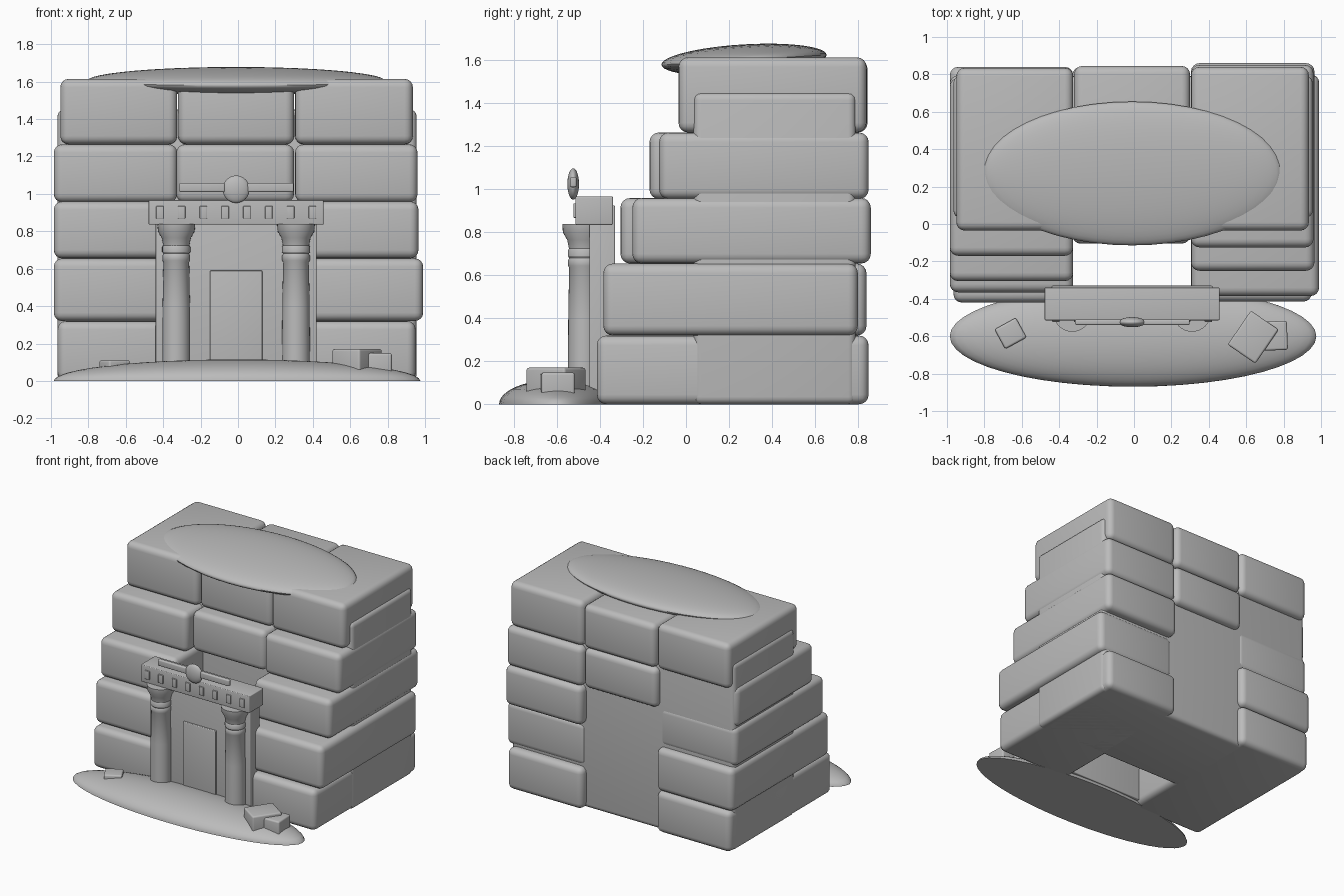
import bpy
import bmesh
import math
from mathutils import Matrix

cube = bpy.data.objects.get("Cube")
if cube:
    bpy.data.objects.remove(cube, do_unlink=True)

stone = bpy.data.materials.new("grey_stone")
stone.use_nodes = True
GREY = (0.5, 0.5, 0.5, 1)
stone.diffuse_color = GREY
stone.node_tree.nodes["Principled BSDF"].inputs["Base Color"].default_value = GREY


def finish(name, bm, angle=40):
    """Turn a bmesh into a smooth-shaded stone object."""
    bmesh.ops.recalc_face_normals(bm, faces=bm.faces)
    mesh = bpy.data.meshes.new(name)
    bm.to_mesh(mesh)
    bm.free()
    mesh.materials.append(stone)
    obj = bpy.data.objects.new(name, mesh)
    bpy.context.collection.objects.link(obj)
    bpy.ops.object.select_all(action="DESELECT")
    obj.select_set(True)
    bpy.context.view_layer.objects.active = obj
    bpy.ops.object.shade_smooth_by_angle(angle=math.radians(angle))
    return obj


def box(name, x, y, z, bevel=0.0, turn=0.0):
    """Box from (low, high) ranges, with rounded edges and a turn about z."""
    bm = bmesh.new()
    bmesh.ops.create_cube(bm, size=1)
    bmesh.ops.scale(bm, verts=bm.verts, vec=[b - a for a, b in (x, y, z)])
    if bevel:
        bmesh.ops.bevel(bm, geom=bm.edges[:], offset=bevel, segments=4,
                        profile=0.5, affect="EDGES")
    bmesh.ops.rotate(bm, verts=bm.verts, matrix=Matrix.Rotation(turn, 3, "Z"))
    bmesh.ops.translate(bm, verts=bm.verts, vec=[(a + b) / 2 for a, b in (x, y, z)])
    return finish(name, bm)


def ellipsoid(name, centre, radii, tilt=0.0, half=False):
    """Flattened sphere; half keeps only a flat-bottomed dome."""
    bm = bmesh.new()
    bmesh.ops.create_uvsphere(bm, u_segments=48, v_segments=24, radius=1)
    if half:
        cut = bmesh.ops.bisect_plane(bm, geom=bm.verts[:] + bm.edges[:] + bm.faces[:],
                                     plane_co=(0, 0, 0), plane_no=(0, 0, 1),
                                     clear_inner=True)
        rim = [e for e in cut["geom_cut"] if isinstance(e, bmesh.types.BMEdge)]
        bmesh.ops.contextual_create(bm, geom=rim)
    bmesh.ops.scale(bm, verts=bm.verts, vec=radii)
    bmesh.ops.rotate(bm, verts=bm.verts, matrix=Matrix.Rotation(tilt, 3, "X"))
    bmesh.ops.translate(bm, verts=bm.verts, vec=centre)
    return finish(name, bm)


def lathe(name, profile, x, y):
    """Closed column from (radius, z) pairs."""
    bm = bmesh.new()
    n = 32
    rings = [[bm.verts.new((x + r * math.cos(math.tau * i / n),
                            y + r * math.sin(math.tau * i / n), z)) for i in range(n)]
             for r, z in profile]
    for low, high in zip(rings, rings[1:]):
        for i in range(n):
            j = (i + 1) % n
            bm.faces.new((low[i], low[j], high[j], high[i]))
    bm.faces.new(rings[0])
    bm.faces.new(rings[-1])
    return finish(name, bm, 30)


# Solid cliff core
box("cliff_core", (-0.965, 0.955), (0.035, 0.79), (0, 1.45), 0.035)

# Stepped side blocks: z range, then outer x, front y, back y of each side
rows = [
    ((0.0, 0.32), (-0.965, -0.42, 0.84), (0.95, -0.415, 0.85)),
    ((0.32, 0.655), (-0.985, -0.365, 0.84), (0.99, -0.385, 0.80)),
    ((0.655, 0.96), (-0.985, -0.305, 0.795), (0.965, -0.25, 0.86)),
    ((0.955, 1.265), (-0.985, -0.17, 0.78), (0.96, -0.125, 0.85)),
    ((1.265, 1.615), (-0.95, -0.035, 0.835), (0.935, -0.035, 0.84)),
]
for n, (z, right, left) in enumerate(rows, 1):
    box(f"right_block_{n}", (right[0], -0.325), right[1:], z, 0.045)
    box(f"left_block_{n}", (0.305, left[0]), left[1:], z, 0.045)

# Blocks bridging the middle
box("middle_block_lower", (-0.33, 0.30), (-0.105, 0.84), (0.955, 1.265), 0.045)
box("middle_block_upper", (-0.32, 0.30), (-0.025, 0.845), (1.265, 1.605), 0.045)

# Mounds on the summit and at the foot
ellipsoid("summit_mound", (-0.01, 0.27, 1.603), (0.80, 0.385, 0.072), tilt=0.06)
ellipsoid("ground_mound", (-0.005, -0.60, 0), (0.98, 0.27, 0.115), half=True)

# Entrance wall and door
box("entrance_wall", (-0.44, 0.42), (-0.45, -0.33), (0.03, 0.925), 0.006)
box("door", (-0.15, 0.13), (-0.465, -0.44), (0.05, 0.59), 0.006)

# Columns with ringed necks and flared capitals
column = [(0.075, 0.03), (0.073, 0.4), (0.069, 0.635), (0.074, 0.645), (0.074, 0.67),
          (0.069, 0.68), (0.075, 0.69), (0.075, 0.715), (0.070, 0.725),
          (0.078, 0.765), (0.098, 0.80), (0.101, 0.84)]
for name, x in (("right_column", -0.33), ("left_column", 0.31)):
    lathe(name, column, x, -0.475)

# Lintel with a row of small studs
box("lintel", (-0.478, 0.457), (-0.515, -0.34), (0.835, 0.967), 0.006)
for i in range(8):
    x = -0.418 + i * 0.1165
    box(f"lintel_stud_{i + 1}", (x - 0.02, x + 0.02), (-0.524, -0.51),
        (0.868, 0.935), 0.004)

# Disc ornament with a bar on each side
ellipsoid("disc_ornament", (-0.01, -0.525, 1.025), (0.072, 0.027, 0.073))
box("right_bar", (-0.315, -0.07), (-0.54, -0.51), (1.01, 1.058), 0.008)
box("left_bar", (0.05, 0.298), (-0.54, -0.51), (1.01, 1.058), 0.008)

# Loose rocks on the mound
box("left_rock_large", (0.547, 0.727), (-0.715, -0.495), (0.04, 0.17), 0.012, -0.6)
box("left_rock_small", (0.69, 0.82), (-0.675, -0.52), (0.03, 0.148), 0.012, 0.04)
box("right_rock", (-0.725, -0.595), (-0.645, -0.525), (0.03, 0.11), 0.012, 0.5)
